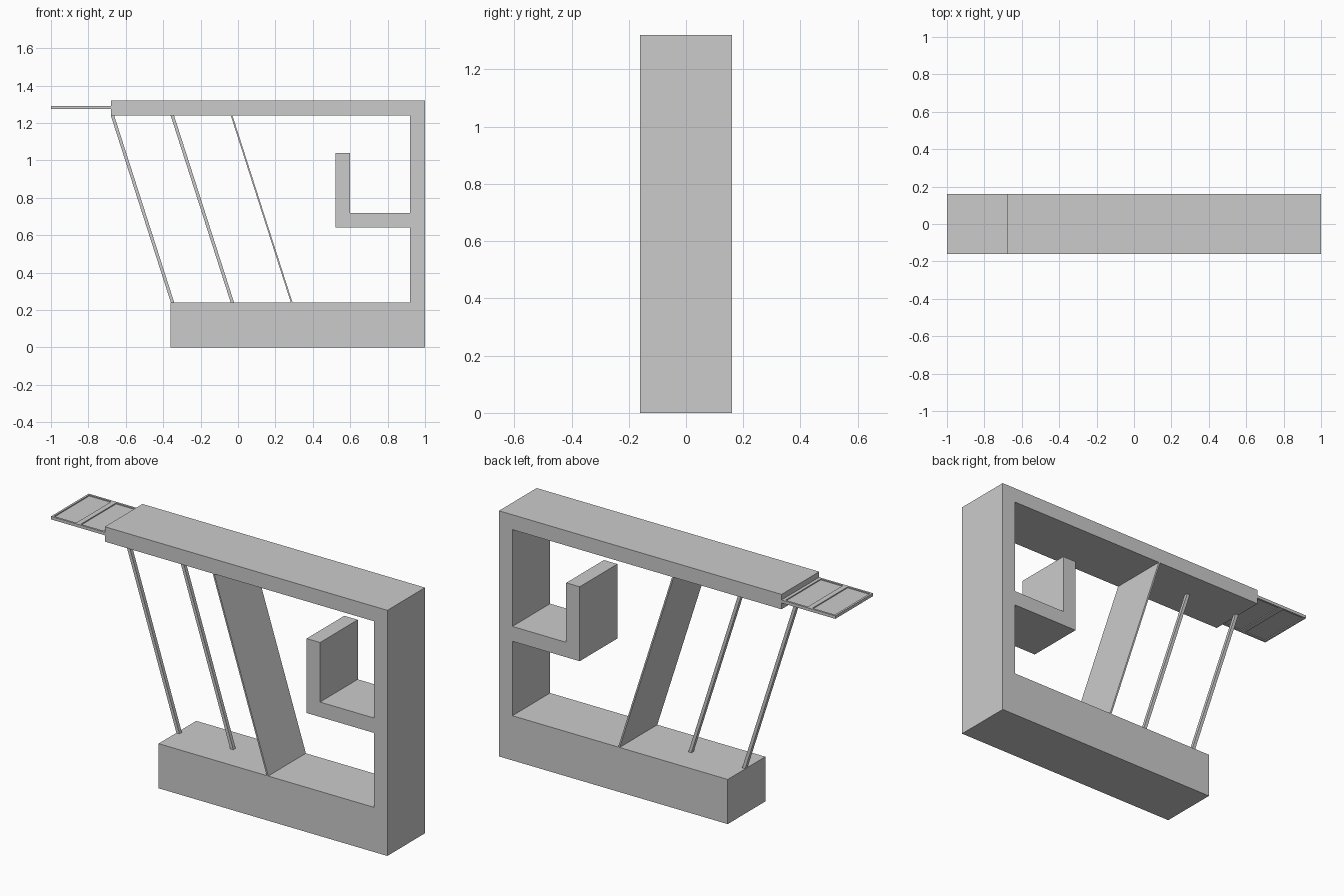
import bpy, bmesh

if "Cube" in bpy.data.objects:
    bpy.data.objects.remove(bpy.data.objects["Cube"])

W = 0.16  # half depth


def prism(name, pts, half):
    """Extrude an x-z outline symmetrically along y."""
    bm = bmesh.new()
    face = bm.faces.new([bm.verts.new((x, -half, z)) for x, z in pts])
    ext = bmesh.ops.extrude_face_region(bm, geom=[face])
    verts = [v for v in ext["geom"] if isinstance(v, bmesh.types.BMVert)]
    bmesh.ops.translate(bm, verts=verts, vec=(0, 2 * half, 0))
    bmesh.ops.recalc_face_normals(bm, faces=bm.faces)
    mesh = bpy.data.meshes.new(name)
    bm.to_mesh(mesh)
    bm.free()
    obj = bpy.data.objects.new(name, mesh)
    bpy.context.collection.objects.link(obj)
    return obj


def box(name, x0, x1, y0, y1, z0, z1):
    obj = prism(name, [(x0, z0), (x1, z0), (x1, z1), (x0, z1)], (y1 - y0) / 2)
    obj.location.y = (y0 + y1) / 2
    return obj


def slanted(name, top_x, width, half):
    """Leaning bar from the roof underside to the base top."""
    bot_x, h = top_x + 0.321, width / 2
    return prism(name, [(bot_x - h, 0.24), (bot_x + h, 0.24),
                        (top_x + h, 1.24), (top_x - h, 1.24)], half)


# Base, rear wall, hooked balcony shelf and roof as one folded slab
prism("building_shell", [
    (-0.36, 0), (1, 0), (1, 1.32), (-0.68, 1.32), (-0.68, 1.24), (0.92, 1.24),
    (0.92, 0.72), (0.6, 0.72), (0.6, 1.04), (0.52, 1.04), (0.52, 0.64),
    (0.92, 0.64), (0.92, 0.24), (-0.36, 0.24)], W)

# Leaning columns and full-width window
slanted("front_column", -0.671, 0.018, 0.01)
slanted("middle_column", -0.351, 0.018, 0.01)
slanted("window_pane", -0.034, 0.009, W)

# Canopy frame: cross bars, side rails and thin recessed panels
Z0, Z1 = 1.274, 1.29
for i, (x0, x1) in enumerate([(-1, -0.989), (-0.857, -0.829), (-0.697, -0.68)]):
    box(f"canopy_bar_{i + 1}", x0, x1, -W, W, Z0, Z1)
for i, (x0, x1) in enumerate([(-0.989, -0.857), (-0.829, -0.697)]):
    box(f"canopy_panel_{i + 1}", x0, x1, -0.149, 0.149, 1.2795, 1.2845)
    box(f"canopy_rail_front_{i + 1}", x0, x1, -W, -0.149, Z0, Z1)
    box(f"canopy_rail_back_{i + 1}", x0, x1, 0.149, W, Z0, Z1)
